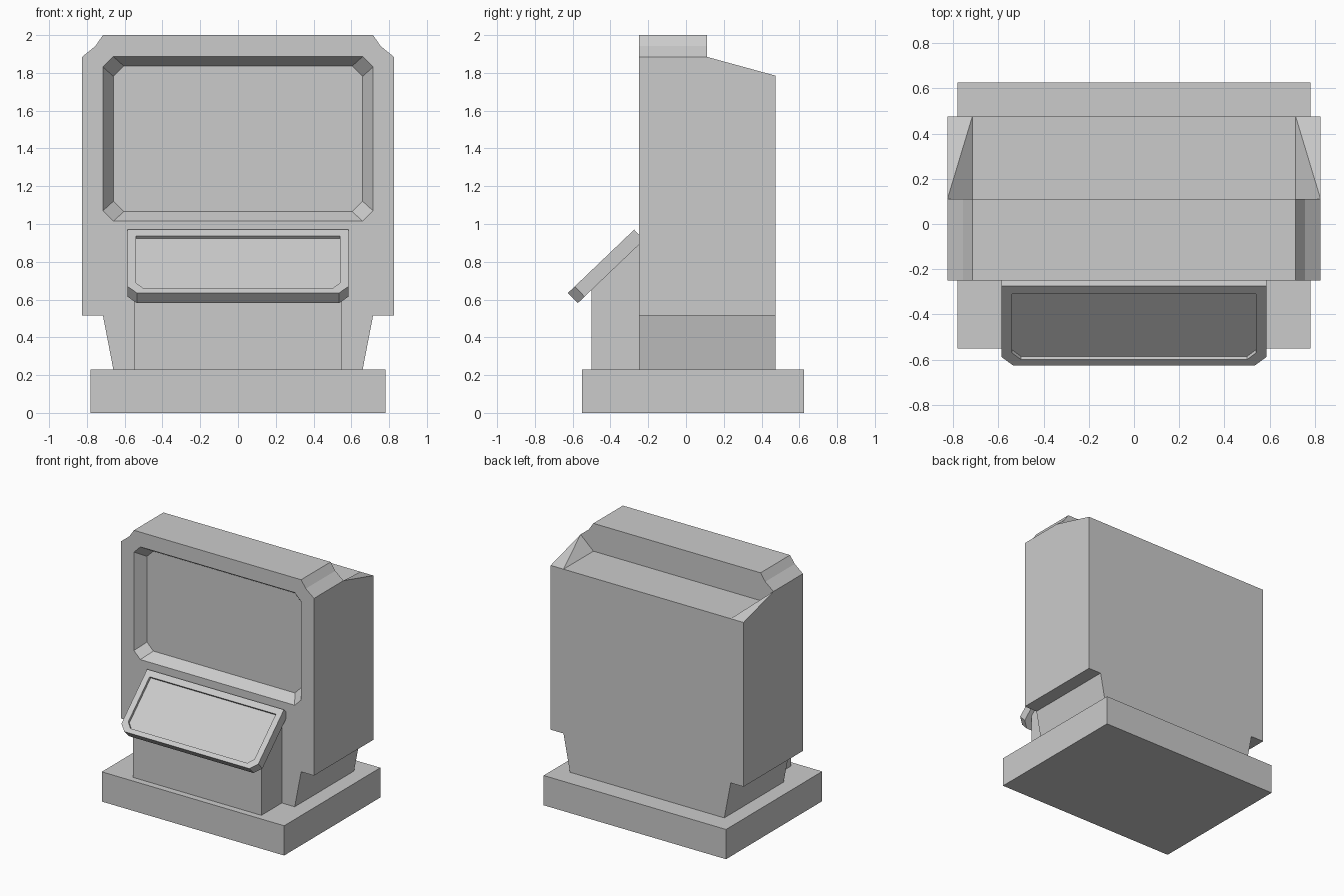
import bpy, bmesh, math
from mathutils import Matrix

if "Cube" in bpy.data.objects:
    bpy.data.objects.remove(bpy.data.objects["Cube"])


def make(name, faces, matrix=None):
    """Build a welded mesh object from faces given as point lists."""
    bm = bmesh.new()
    for pts in faces:
        bm.faces.new([bm.verts.new(p) for p in pts])
    bmesh.ops.remove_doubles(bm, verts=bm.verts, dist=1e-4)
    bmesh.ops.recalc_face_normals(bm, faces=bm.faces)
    me = bpy.data.meshes.new(name)
    bm.to_mesh(me)
    bm.free()
    ob = bpy.data.objects.new(name, me)
    bpy.context.collection.objects.link(ob)
    if matrix:
        ob.matrix_world = matrix
    return ob


def sym(half):
    """Close a right-hand outline by mirroring it in x."""
    return half + [(-x, h) for x, h in reversed(half)]


def at_y(outline, y):
    return [(x, y, h) for x, h in outline]


def at_z(outline, z):
    return [(x, v, z) for x, v in outline]


def loft(a, b):
    n = len(a)
    return [[a[i], a[(i + 1) % n], b[(i + 1) % n], b[i]] for i in range(n)]


def solid(name, a, b, matrix=None):
    return make(name, loft(a, b) + [a, b], matrix)


def cut(target, cutter):
    cutter.hide_render = True
    cutter.display_type = 'WIRE'
    mod = target.modifiers.new("recess", 'BOOLEAN')
    mod.operation = 'DIFFERENCE'
    mod.solver = 'EXACT'
    mod.object = cutter


# Base plinth
plinth = sym([(0.78, -0.55), (0.78, 0.625)])
solid("base", at_z(plinth, 0), at_z(plinth, 0.23))

# Cabinet: tall front section with clipped corners, lower rear section
low = [(0.66, 0.23), (0.715, 0.515), (0.825, 0.515)]
front = sym(low + [(0.825, 1.885), (0.755, 1.942), (0.715, 2.0)])
step = sym(low + [(0.825, 1.885), (0.715, 1.785)])
rear = sym(low + [(0.825, 1.785), (0.715, 1.785)])
A, B = at_y(front, -0.25), at_y(front, 0.11)
S, R = at_y(step, 0.11), at_y(rear, 0.475)
faces = loft(A, B)[:-1]
rear_quads = loft(S, R)
for i, q in enumerate(rear_quads[:-1]):
    if i == 3:      # twisted shoulder, right
        faces += [[S[3], R[3], R[4]], [S[3], R[4], S[4]]]
    elif i == 5:    # twisted shoulder, left
        faces += [[S[5], R[5], S[6]], [R[5], R[6], S[6]]]
    else:
        faces.append(q)
faces.append([A[0], B[0], B[-1], A[-1]])
faces.append(rear_quads[-1])
faces += [A, R, B[3:9] + [S[5], S[4]]]
cabinet = make("cabinet", faces)


# Screen recess with sloping walls
def octagon(x, z0, z1, c=0.055):
    return sym([(x - c, z0), (x, z0 + c), (x, z1 - c), (x - c, z1)])


cut(cabinet, solid("screen_cutter",
                   at_y(octagon(0.77, 0.965, 1.935), -0.33),
                   at_y(octagon(0.66, 1.065, 1.837), -0.17)))

# Console pedestal with a sloping top
side = [(-0.5, 0.23), (-0.25, 0.23), (-0.25, 0.893), (-0.5, 0.653)]
solid("console_pedestal", [(-0.55, y, z) for y, z in side],
      [(0.55, y, z) for y, z in side])

# Tilted control panel with shallow recess
tilt = Matrix.Translation((0, -0.625, 0.635)) @ Matrix.Rotation(math.radians(43.7), 4, 'X')
slab = sym([(0.535, 0), (0.585, 0.05), (0.585, 0.485)])
panel = solid("control_panel", at_z(slab, -0.075), at_z(slab, 0), tilt)
inner = sym([(0.50, 0.035), (0.54, 0.077), (0.54, 0.437)])
cut(panel, solid("panel_cutter", at_z(inner, -0.02), at_z(inner, 0.05), tilt))
